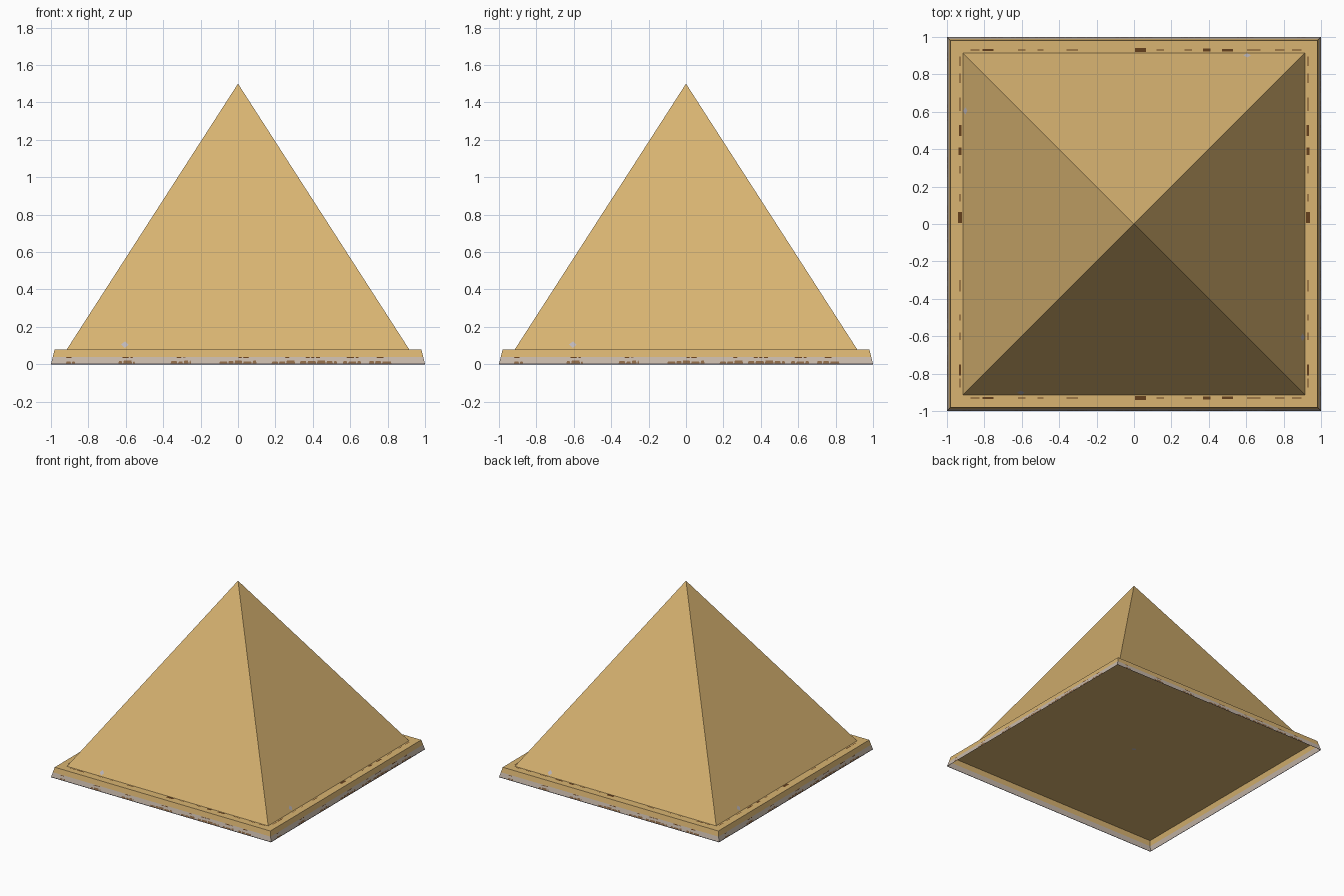
import bpy, bmesh, math, random
from mathutils import Matrix, Vector

random.seed(4)
cube = bpy.data.objects.get("Cube")
if cube:
    bpy.data.objects.remove(cube, do_unlink=True)


def material(name, r, g, b):
    m = bpy.data.materials.new(name)
    m.use_nodes = True
    m.diffuse_color = (r, g, b, 1)
    m.node_tree.nodes["Principled BSDF"].inputs["Base Color"].default_value = (r, g, b, 1)
    return m


sand = material("sandstone", 0.69, 0.455, 0.165)
grey = material("weathered grey", 0.57, 0.48, 0.4)
brown = material("worn brown", 0.27, 0.14, 0.06)
dark = material("dark crack brown", 0.13, 0.05, 0.012)
slate = material("slate edge", 0.08, 0.07, 0.08)
pale = material("pale chip", 0.52, 0.48, 0.5)


def finish(name, bm, *mats):
    mesh = bpy.data.meshes.new(name)
    bm.to_mesh(mesh)
    bm.free()
    for m in mats:
        mesh.materials.append(m)
    obj = bpy.data.objects.new(name, mesh)
    bpy.context.collection.objects.link(obj)


CORNERS = ((-1, -1), (1, -1), (1, 1), (-1, 1))
BASE, RIM, INNER = 1.0, 0.98, 0.915
STEP, PEAK = 0.08, 1.5


def half_width(z):
    return BASE + (RIM - BASE) * z / STEP


# Square plinth: a thin shell, open below, with a flat top
bm = bmesh.new()
profile = [(half_width(z), z) for z in (0, 0.005, 0.04, STEP)] + [(INNER, STEP)]
loops = [[bm.verts.new((x * w, y * w, z)) for x, y in CORNERS] for w, z in profile]
for lower, upper, index in zip(loops, loops[1:], (2, 1, 0, 0)):
    for i in range(4):
        j = (i + 1) % 4
        face = bm.faces.new((lower[i], lower[j], upper[j], upper[i]))
        face.material_index = index
bm.faces.new(loops[-1])
finish("plinth", bm, sand, grey, slate)

# Four flat pyramid sides
bm = bmesh.new()
rim = [bm.verts.new((x * INNER, y * INNER, STEP)) for x, y in CORNERS]
apex = bm.verts.new((0, 0, PEAK))
for i in range(4):
    bm.faces.new((rim[i], rim[(i + 1) % 4], apex))
finish("pyramid", bm, sand)


def plate(bm, points, matrix=Matrix()):
    bm.faces.new([bm.verts.new(matrix @ Vector(p)) for p in points])


TURNS = [Matrix.Rotation(i * math.pi / 2, 4, "Z") for i in range(4)]


# Worn patches on the grey band, repeated on all four sides
def wear(name, spans, z0, height, mat):
    bm = bmesh.new()
    for a, b in spans:
        x = a
        while x < b - 0.01:
            end = min(b, x + random.uniform(0.02, 0.05))
            z1 = z0 + height * random.uniform(0.6, 1)
            y0, y1 = (-half_width(z) - 0.001 for z in (z0, z1))
            for turn in TURNS:
                plate(bm, ((x, y0, z0), (end, y0, z0),
                           (end - 0.004, y1, z1), (x + 0.004, y1, z1)), turn)
            x = end + 0.004
    finish(name, bm, mat)


wear("lower_wear", ((-0.92, -0.87), (-0.64, -0.55), (-0.36, -0.25), (-0.1, 0.1),
                    (0.18, 0.31), (0.33, 0.53), (0.56, 0.66), (0.7, 0.83)),
     0.005, 0.016, brown)
wear("upper_wear", ((-0.92, -0.88), (-0.62, -0.56), (-0.33, -0.28), (0, 0.06),
                    (0.25, 0.28), (0.36, 0.44), (0.58, 0.66), (0.74, 0.78)),
     0.033, 0.007, dark)

# Short cracks on the ledge, mirrored across both axes
bm = bmesh.new()
cracks = ((-0.85, 0.05, 0.006), (-0.78, 0.06, 0.009), (-0.6, 0.04, 0.004),
          (-0.5, 0.03, 0.004), (-0.33, 0.06, 0.007), (0.035, 0.06, 0.022),
          (0.14, 0.04, 0.004), (0.29, 0.04, 0.006), (0.39, 0.04, 0.016),
          (0.5, 0.06, 0.013), (0.64, 0.07, 0.005), (0.78, 0.05, 0.006),
          (0.87, 0.05, 0.006))
for centre, length, width in cracks:
    for side in (-0.93, 0.93):
        spots = [(centre + sx * length / 2, side + sy * width / 2)
                 for sx, sy in CORNERS]
        plate(bm, [(u, v, STEP + 0.001) for u, v in spots])
        plate(bm, [(v, u, STEP + 0.001) for u, v in reversed(spots)])
finish("ledge_cracks", bm, dark)

# Small pale chip low on each pyramid side, and one under the plinth top
bm = bmesh.new()
slope = INNER / (PEAK - STEP)
diamond = ((-0.02, 0), (0, -0.018), (0.02, 0), (0, 0.018))
for turn in TURNS:
    chip = [(x - 0.605, z + 0.105) for x, z in diamond]
    plate(bm, [(x, -(PEAK - z) * slope - 0.003, z) for x, z in chip], turn)
plate(bm, [(x, y, STEP - 0.002) for x, y in reversed(diamond)])
finish("pale_chips", bm, pale)
